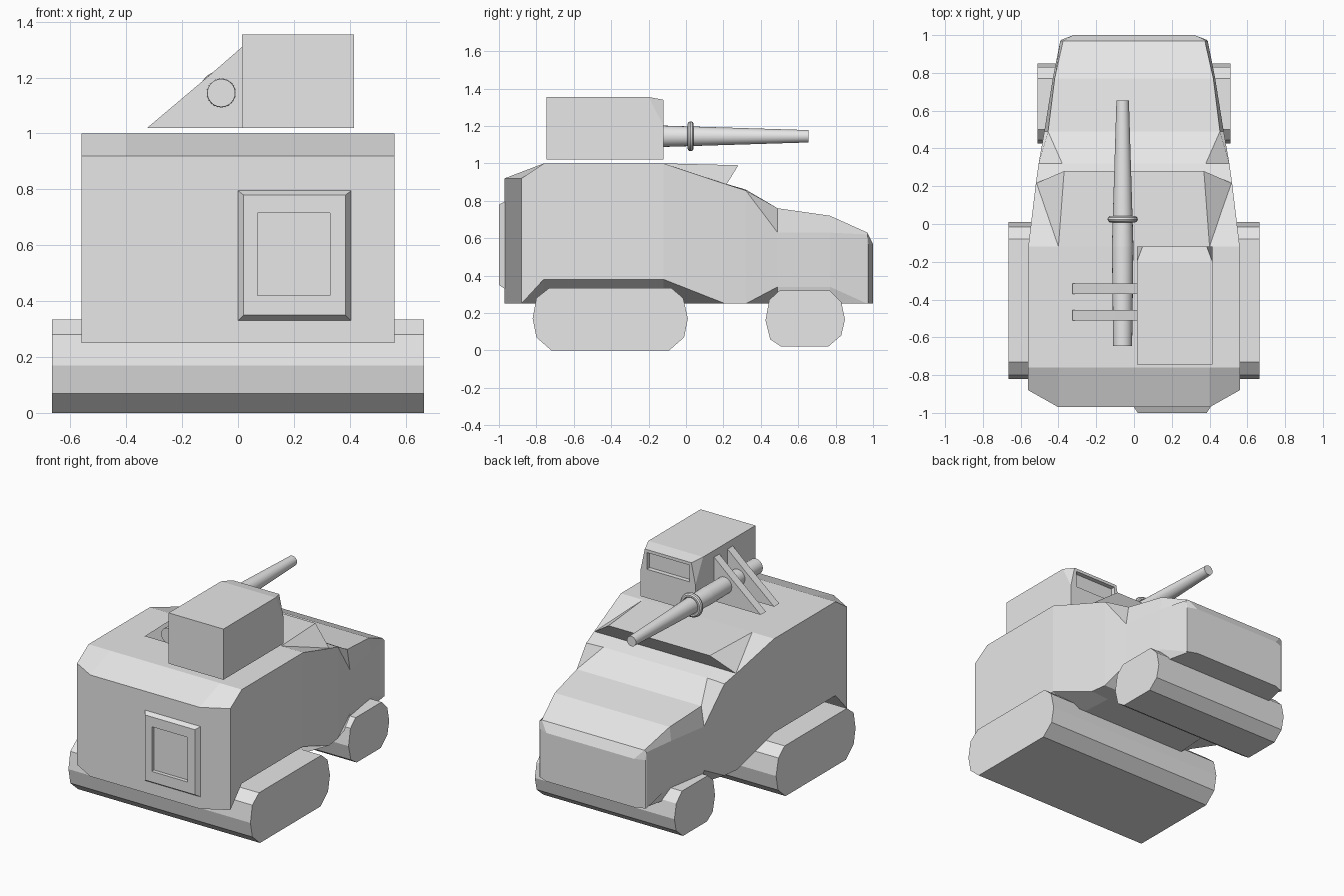
import bpy, bmesh
from mathutils import Vector

cube = bpy.data.objects.get("Cube")
if cube:
    bpy.data.objects.remove(cube, do_unlink=True)

grey = bpy.data.materials.new("light_grey")
grey.use_nodes = True
grey.diffuse_color = (0.8, 0.8, 0.8, 1)
grey.node_tree.nodes["Principled BSDF"].inputs["Base Color"].default_value = (0.8, 0.8, 0.8, 1)


def finish(name, bm):
    """Turn a bmesh into a named object in the scene."""
    bmesh.ops.recalc_face_normals(bm, faces=bm.faces)
    mesh = bpy.data.meshes.new(name)
    bm.to_mesh(mesh)
    bm.free()
    mesh.materials.append(grey)
    obj = bpy.data.objects.new(name, mesh)
    bpy.context.collection.objects.link(obj)
    return obj


def loft(name, rings):
    """Join equal-length rings of points and cap both ends."""
    bm = bmesh.new()
    loops = [[bm.verts.new(p) for p in ring] for ring in rings]
    count = len(loops[0])
    for a, b in zip(loops, loops[1:]):
        for i in range(count):
            j = (i + 1) % count
            bm.faces.new((a[i], a[j], b[j], b[i]))
    bm.faces.new(loops[0])
    bm.faces.new(loops[-1])
    return finish(name, bm)


def hull_solid(name, points):
    """Convex solid around a handful of corner points."""
    bm = bmesh.new()
    for p in points:
        bm.verts.new(p)
    bmesh.ops.convex_hull(bm, input=bm.verts)
    bmesh.ops.dissolve_limit(bm, angle_limit=0.01, verts=bm.verts, edges=bm.edges)
    return finish(name, bm)


def box_corners(x, y, z):
    return [(a, b, c) for a in x for b in y for c in z]


def mirrored(points):
    return [(s * x, y, z) for s in (-1, 1) for x, y, z in points]


def cut(target, cutter):
    cutter.hide_render = True
    cutter.hide_viewport = True
    cutter.display_type = 'WIRE'
    mod = target.modifiers.new("recess", 'BOOLEAN')
    mod.operation = 'DIFFERENCE'
    mod.solver = 'EXACT'
    mod.object = cutter


# Armoured hull: inner (y, half width, top), outer (y, half width, bottom, top)
FLOOR = 0.25
sections = [
    ((-.97, .40, .92), (-.88, .56, FLOOR, .92)),
    ((-.76, .40, 1.0), (-.76, .56, .38, 1.0)),
    ((-.12, .40, 1.0), (-.12, .56, .38, 1.0)),
    ((.20, .38, .895), (.21, .52, FLOOR, .89)),
    ((.32, .38, .86), (.32, .505, FLOOR, .855)),
    ((.49, .455, .76), (.49, .475, .34, .63)),
    ((.77, .42, .72), (.77, .43, .34, .63)),
    ((.97, .375, .63), (.97, .39, FLOOR, .62)),
    ((1.0, .32, .57), (.975, .385, FLOOR, .57)),
]


def hull_ring(inner, outer):
    yi, xi, ti = inner
    yo, xo, bo, to = outer
    right = [(xi, yi, FLOOR), (xo, yo, bo), (xo, yo, to), (xi, yi, ti)]
    return right + [(-x, y, z) for x, y, z in reversed(right)]


loft("hull", [hull_ring(*s) for s in sections])

# Overhanging roof brow above the windscreen
hull_solid("roof_brow", mirrored([(.40, -.12, 1.0), (.37, .28, .99),
                                  (.37, .20, .89), (.52, .215, .885)]))

# Wheel blocks spanning the vehicle
def wheel_block(name, profile, half):
    loft(name, [[(x, y, z) for y, z in profile] for x in (-half, half)])


wheel_block("rear_wheels", [(-.82, .17), (-.80, .07), (-.72, 0), (-.09, 0), (-.01, .07),
                            (.01, .17), (-.015, .28), (-.08, .335), (-.73, .335), (-.80, .28)], .665)
wheel_block("front_wheels", [(.425, .16), (.45, .06), (.51, .02), (.76, .02), (.83, .08),
                             (.85, .165), (.83, .26), (.77, .32), (.50, .32), (.445, .27)], .51)

# Rear hatch with bevelled rim and recessed panel
def rect(x0, x1, z0, z1, y):
    return [(x0, y, z0), (x1, y, z0), (x1, y, z1), (x0, y, z1)]


loft("rear_hatch", [rect(0, .405, .33, .795, -.96), rect(0, .405, .33, .795, -.97),
                    rect(.02, .385, .35, .78, -1), rect(.07, .33, .42, .715, -1),
                    rect(.07, .33, .42, .715, -.975)])

# Gunner cab with slanted cheeks and a recessed window
cab = hull_solid("gunner_cab",
                 box_corners((.015, .415), (-.745, -.20), (1.02, 1.355))
                 + box_corners((.015, .415), (-.12,), (1.02, 1.20))
                 + box_corners((.045, .385), (-.12,), (1.34,)))
cut(cab, hull_solid("window_cutter", box_corners((.06, .37), (-.15, 0), (1.21, 1.32))))

# Gun barrel, collar and mounting plates
AXIS_X, AXIS_Z = -.06, 1.145


def place(obj, y):
    obj.location = (AXIS_X, y, AXIS_Z)
    obj.rotation_euler = Vector((0, 0, 1)).rotation_difference(Vector((0, 1, 0))).to_euler()
    obj.data.materials.append(grey)
    bpy.ops.object.shade_smooth_by_angle()


def barrel(name, y0, y1, r0, r1):
    bpy.ops.mesh.primitive_cone_add(vertices=24, radius1=r0, radius2=r1, depth=y1 - y0)
    obj = bpy.context.object
    obj.name = name
    place(obj, (y0 + y1) / 2)


barrel("barrel_breech", -.645, -.12, .05, .057)
barrel("barrel_taper", -.12, .655, .057, .033)
bpy.ops.mesh.primitive_torus_add(major_radius=.063, minor_radius=.017,
                                 major_segments=24, minor_segments=10)
collar = bpy.context.object
collar.name = "barrel_collar"
place(collar, .025)

plate = [(-.325, 1.02), (-.10, 1.21), (.015, 1.31), (.015, 1.02)]
for label, y in (("front", -.37), ("rear", -.51)):
    loft(label + "_gun_mount", [[(x, yy, z) for x, z in plate] for yy in (y, y + .055)])
